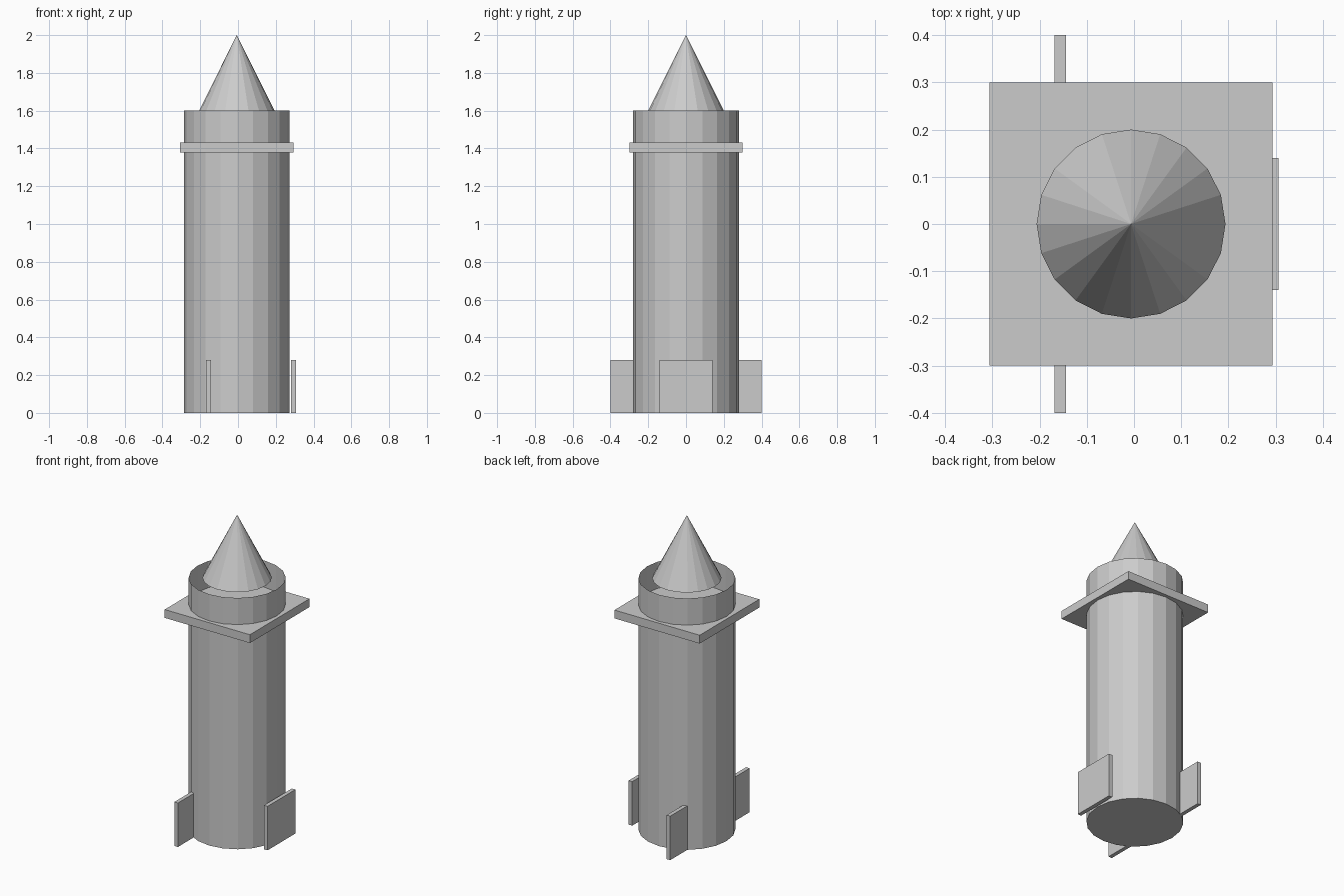
import bpy, bmesh, math

if "Cube" in bpy.data.objects:
    bpy.data.objects.remove(bpy.data.objects["Cube"])

CX = -0.00625  # rocket axis, offset so the overall bounds are centred
SIDES = 20


def finish(name, bm):
    mesh = bpy.data.meshes.new(name)
    bm.to_mesh(mesh)
    bm.free()
    obj = bpy.data.objects.new(name, mesh)
    bpy.context.collection.objects.link(obj)
    return obj


def ring(bm, radius, z):
    step = 2 * math.pi / SIDES
    return [bm.verts.new((CX + radius * math.cos(i * step),
                          radius * math.sin(i * step), z)) for i in range(SIDES)]


def box(name, center, size):
    bm = bmesh.new()
    bmesh.ops.create_cube(bm, size=1)
    bmesh.ops.scale(bm, vec=size, verts=bm.verts)
    bmesh.ops.translate(bm, vec=center, verts=bm.verts)
    return finish(name, bm)


# Body: tube closed at the bottom, open at the top
bm = bmesh.new()
low, high = ring(bm, 0.28, 0), ring(bm, 0.28, 1.6)
for i in range(SIDES):
    j = (i + 1) % SIDES
    bm.faces.new((low[i], low[j], high[j], high[i]))
bm.faces.new(low[::-1])
finish("body_tube", bm)

# Nose cone, floating level with the tube's rim
bm = bmesh.new()
base = ring(bm, 0.2, 1.6)
tip = bm.verts.new((CX, 0, 2))
for i in range(SIDES):
    bm.faces.new((base[i], base[(i + 1) % SIDES], tip))
bm.faces.new(base[::-1])
finish("nose_cone", bm)

# Square collar plate, which also floors the open rim
box("collar_plate", (CX, 0, 1.404), (0.6, 0.6, 0.053))

# Three unrotated fins placed 120 degrees apart
for i in range(3):
    a = i * 2 * math.pi / 3
    box(f"fin_{i + 1}", (CX + 0.3 * math.cos(a), 0.3 * math.sin(a), 0.14),
        (0.025, 0.28, 0.28))
